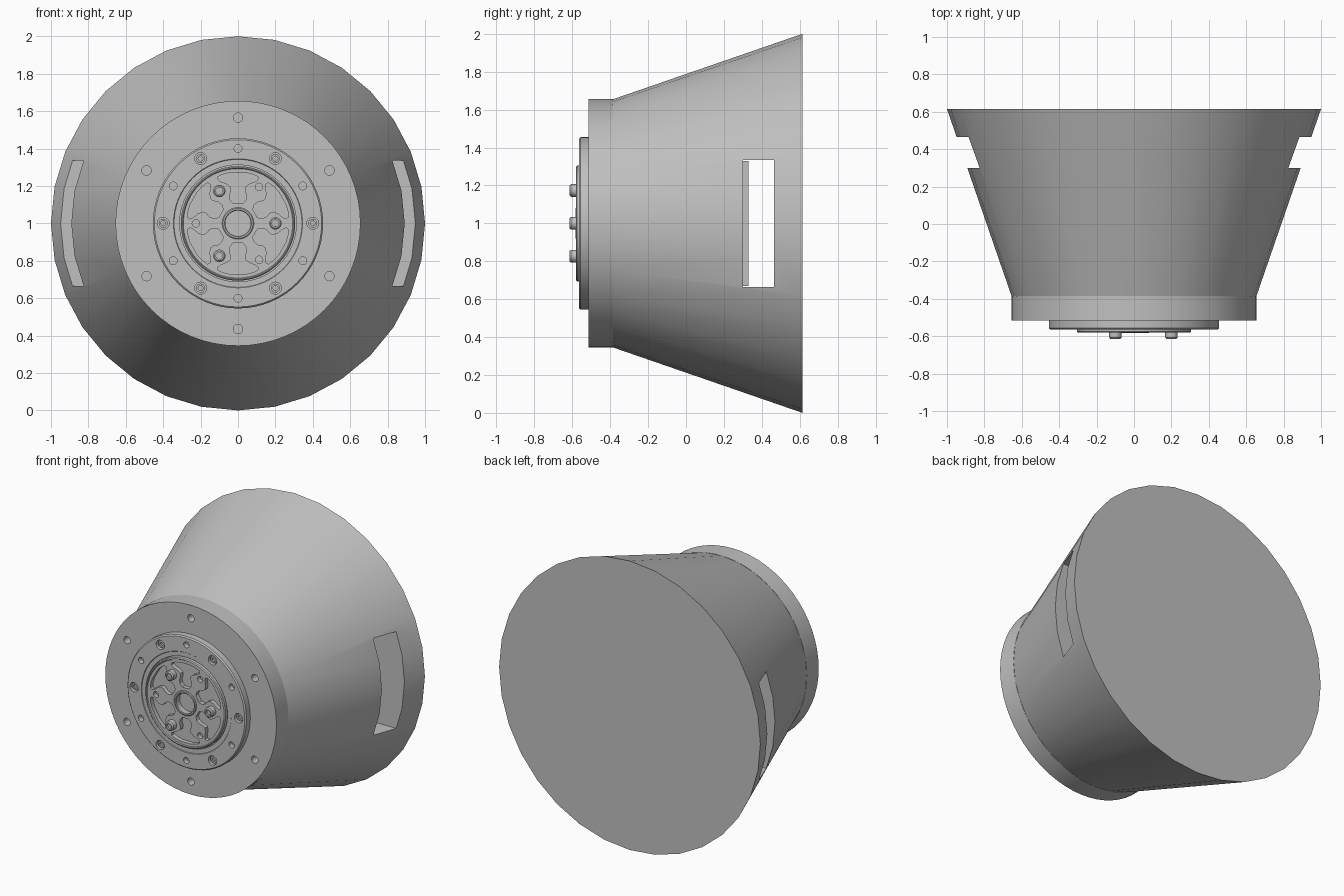
import bpy, bmesh, math
from mathutils import Matrix

if "Cube" in bpy.data.objects:
    bpy.data.objects.remove(bpy.data.objects["Cube"])

grey = bpy.data.materials.new("machined_grey")
grey.diffuse_color = (0.53, 0.53, 0.53, 1)
grey.use_nodes = True
grey.node_tree.nodes["Principled BSDF"].inputs["Base Color"].default_value = grey.diffuse_color


def finish(name, bm):
    bmesh.ops.remove_doubles(bm, verts=bm.verts, dist=1e-5)
    bmesh.ops.recalc_face_normals(bm, faces=bm.faces)
    me = bpy.data.meshes.new(name)
    bm.to_mesh(me)
    bm.free()
    me.materials.append(grey)
    ob = bpy.data.objects.new(name, me)
    bpy.context.collection.objects.link(ob)
    return ob


def lathe(name, profile, segs, x=0, z=1):
    """Revolve (radius, y) points around an axis along y."""
    bm = bmesh.new()
    rings = [[bm.verts.new((x + r * math.cos(2 * math.pi * i / segs), y,
                            z + r * math.sin(2 * math.pi * i / segs)))
              for i in range(segs)] if r else [bm.verts.new((x, y, z))]
             for r, y in profile]
    for a, b in zip(rings, rings[1:]):
        for i in range(segs):
            j = (i + 1) % segs
            f = [a[i % len(a)], a[j % len(a)], b[j % len(b)], b[i % len(b)]]
            bm.faces.new(list(dict.fromkeys(f)))
    return finish(name, bm)


def box(name, x, y0, y1, z0, z1):
    bm = bmesh.new()
    bmesh.ops.create_cube(bm, size=1, matrix=Matrix.Translation((0, (y0 + y1) / 2, (z0 + z1) / 2))
                          @ Matrix.Diagonal((2 * x, y1 - y0, z1 - z0, 1)))
    return finish(name, bm)


def polar(r, deg):
    a = math.radians(deg)
    return r * math.cos(a), 1 + r * math.sin(a)


def hole(r, ring, deg, y0, y1, segs=20):
    x, z = polar(ring, deg)
    return lathe("cutter", [(0, y0), (r, y0), (r, y1), (0, y1)], segs, x, z)


def pocket(deg, y0, y1):
    """Lobed pocket outline (radial, tangential), extruded along y."""
    half = [(.105, .025), (.125, .042), (.15, .046), (.175, .037), (.195, .04), (.212, .062),
            (.222, .09), (.235, .108), (.25, .106), (.262, .08), (.272, .04)]
    pts = half + [(r, -t) for r, t in reversed(half)]
    a = math.radians(deg)
    bm = bmesh.new()
    face = bm.faces.new([bm.verts.new((r * math.cos(a) - t * math.sin(a), y0,
                                       1 + r * math.sin(a) + t * math.cos(a))) for r, t in pts])
    ext = bmesh.ops.extrude_face_region(bm, geom=[face])
    vs = [v for v in ext["geom"] if isinstance(v, bmesh.types.BMVert)]
    bmesh.ops.translate(bm, verts=vs, vec=(0, y1 - y0, 0))
    return finish("cutter", bm)


def cut(target, cutters):
    """Join separate cutters and subtract them, then bake the result."""
    bm = bmesh.new()
    for c in cutters:
        bm.from_mesh(c.data)
        bpy.data.objects.remove(c)
    cutter = finish("cutter", bm)
    mod = target.modifiers.new("cut", "BOOLEAN")
    mod.operation, mod.solver, mod.object = "DIFFERENCE", "EXACT", cutter
    deps = bpy.context.evaluated_depsgraph_get()
    baked = bpy.data.meshes.new_from_object(target.evaluated_get(deps))
    target.modifiers.clear()
    target.data = baked
    bpy.data.objects.remove(cutter)


# flared housing with a slot running through both sides
housing = lathe("flared_housing", [(0, -.39), (.653, -.39), (1, .615), (0, .615)], 32)
cut(housing, [box("cutter", 1.2, .30, .465, .665, 1.335)])
box("slot_floor", .7, .29, .33, .67, 1.33)

# front flange with six mounting holes
flange = lathe("front_flange", [(0, -.515), (.655, -.515), (.655, -.385), (0, -.385)], 64)
cut(flange, [hole(.025, .565, 30 + 60 * i, -.53, -.45) for i in range(6)])

# bearing ring with chamfered rim, inner step and alternating holes
ring = lathe("bearing_ring", [(0, -.505), (.455, -.505), (.455, -.557), (.447, -.565),
                              (.345, -.565), (.342, -.561), (.312, -.561), (.312, -.54),
                              (0, -.54)], 64)
cut(ring, [hole(.032, .4, 60 * i, -.58, -.535) for i in range(6)]
    + [hole(.021, .4, 30 + 60 * i, -.58, -.53) for i in range(6)])
for i in range(6):
    x, z = polar(.4, 60 * i)
    lathe("ring_bolt", [(0, -.53), (.024, -.53), (.024, -.553), (.013, -.553),
                        (.013, -.54), (0, -.54)], 16, x, z)

# output disc with lobed pockets, small holes and a central bore
disc = lathe("output_disc", [(0, -.53), (.306, -.53), (.306, -.574), (.3, -.58),
                             (.296, -.58), (.292, -.574), (0, -.574)], 64)
cut(disc, [pocket(30 + 60 * i, -.6, -.545) for i in range(6)]
    + [hole(.02, .225, 60 + 120 * i, -.6, -.545) for i in range(3)]
    + [hole(.078, 0, 0, -.6, -.535, 32)])
lathe("bore_collar", [(.068, -.535), (.085, -.535), (.085, -.578), (.08, -.582),
                      (.072, -.582), (.068, -.578), (.068, -.535)], 32)

# three drive pins with chamfered tips and sockets
for i in range(3):
    x, z = polar(.2, 120 * i)
    lathe("drive_pin", [(0, -.55), (.033, -.55), (.033, -.607), (.026, -.615),
                        (.018, -.615), (.018, -.6), (0, -.6)], 24, x, z)

# smooth curved walls, keep edges sharp
bpy.ops.object.select_all(action="DESELECT")
for ob in bpy.context.scene.objects:
    ob.select_set(True)
bpy.context.view_layer.objects.active = housing
bpy.ops.object.shade_smooth_by_angle(angle=math.radians(30))
